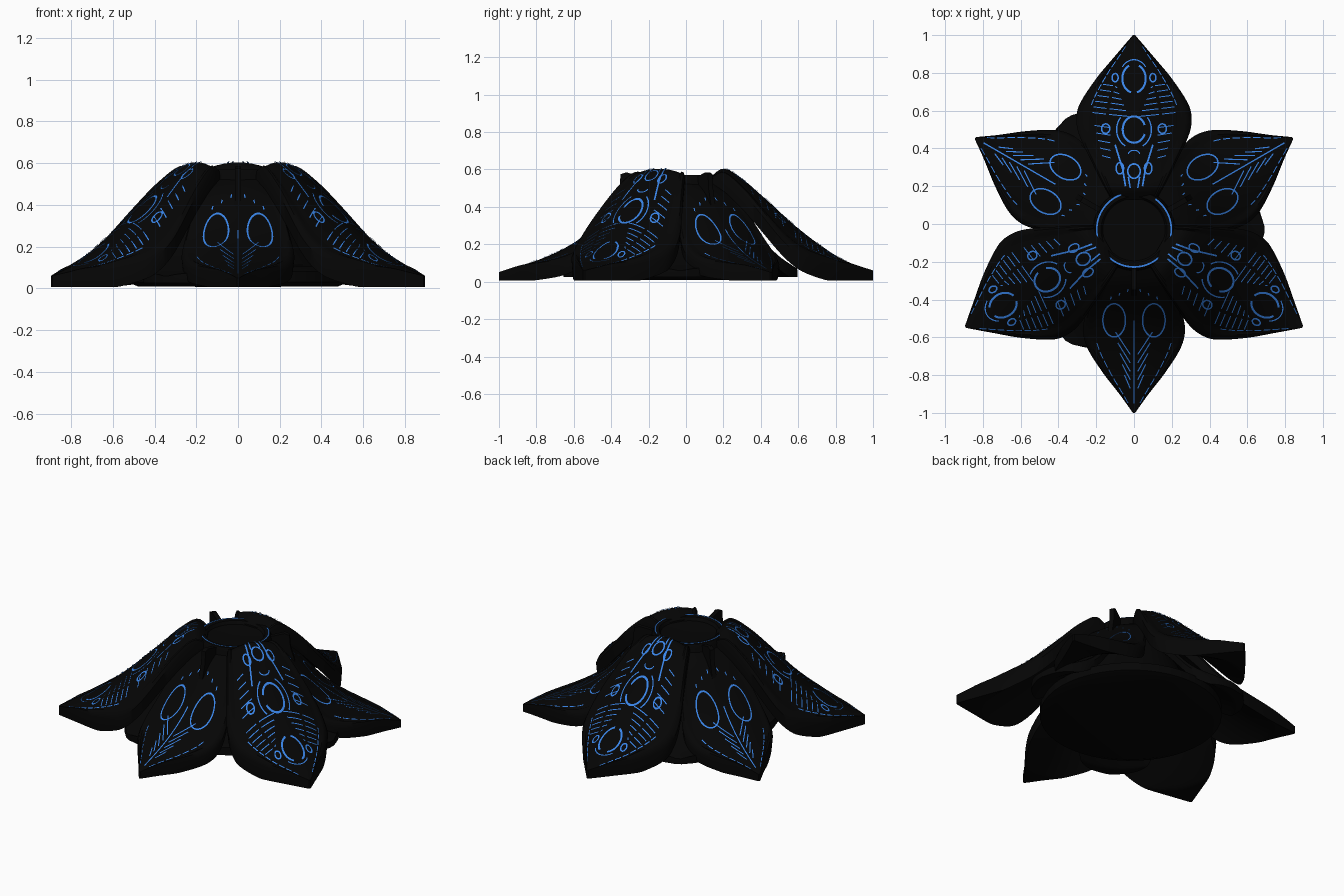
import bpy, bmesh
from math import sin, cos, pi, radians
from mathutils import Vector

if "Cube" in bpy.data.objects:
    bpy.data.objects.remove(bpy.data.objects["Cube"])

CENTRE_Y = -0.03
FLOOR = 0.006


def material(name, rgb, rough):
    m = bpy.data.materials.new(name)
    m.use_nodes = True
    m.diffuse_color = (*rgb, 1)
    node = m.node_tree.nodes["Principled BSDF"]
    node.inputs["Base Color"].default_value = (*rgb, 1)
    node.inputs["Roughness"].default_value = rough
    return m


BLACK = material("black", (0.0015, 0.0015, 0.0015), 0.7)
BLUE = material("bright blue", (0.04, 0.23, 0.8), 0.5)


def finish(name, bm, mat, turn=0, smooth=True):
    mesh = bpy.data.meshes.new(name)
    if smooth:
        bmesh.ops.recalc_face_normals(bm, faces=bm.faces)
    bm.to_mesh(mesh)
    bm.free()
    mesh.materials.append(mat)
    ob = bpy.data.objects.new(name, mesh)
    bpy.context.collection.objects.link(ob)
    ob.location.y = CENTRE_Y
    ob.rotation_euler.z = radians(turn)
    if smooth:
        bpy.ops.object.select_all(action="DESELECT")
        ob.select_set(True)
        bpy.context.view_layer.objects.active = ob
        bpy.ops.object.shade_smooth_by_angle(angle=radians(40))


def curve(knots, x):
    """Smooth interpolation through (x, y) knots."""
    def slope(i):
        a, b = knots[max(i - 1, 0)], knots[min(i + 1, len(knots) - 1)]
        return (b[1] - a[1]) / (b[0] - a[0])
    x = min(max(x, knots[0][0]), knots[-1][0])
    i = max(k for k in range(len(knots) - 1) if knots[k][0] <= x)
    (x0, y0), (x1, y1) = knots[i], knots[i + 1]
    h = x1 - x0
    t = (x - x0) / h
    return (y0 * (1 + 2 * t) * (1 - t) ** 2 + y1 * t * t * (3 - 2 * t)
            + h * slope(i) * t * (1 - t) ** 2 - h * slope(i + 1) * t * t * (1 - t))


class Petal:
    """Arched leaf running along +y, with a raised rim."""

    def __init__(self, ridge, width, thick, droop, floor=FLOOR):
        self.ridge, self.width, self.thick = ridge, width, thick
        self.droop, self.floor = droop, floor

    def half(self, r):
        return max(curve(self.width, r), 0.006)

    def height(self, r, u):
        w = self.half(r)
        rim = 0.011 * min(1, max(0, (abs(u) - 0.82) / 0.06)) * min(1, w / 0.1)
        fall = 0.02 * max(0, (abs(u) - 0.95) / 0.05)
        return max(curve(self.ridge, r) - self.droop * w * w * u * u + rim - fall,
                   self.floor + 0.025)

    def build(self, name, turn):
        bm = bmesh.new()
        side = [0.2, 0.4, 0.6, 0.75, 0.82, 0.88, 0.95, 1]
        us = [-u for u in reversed(side)] + [0] + side
        r0, r1 = self.ridge[0][0], self.ridge[-1][0]
        steps, rings = 44, []
        for i in range(steps + 1):
            r = r0 + (r1 - r0) * i / steps
            w = self.half(r)
            top = [bm.verts.new((u * w, r, self.height(r, u))) for u in us]
            under = [bm.verts.new((u * w * 0.97, r, max(self.floor,
                     self.height(r, u * 0.8) - self.thick - 0.3 * w * w * u * u)))
                     for u in reversed(us)]
            rings.append(top + under)
        n = len(rings[0])
        for a, b in zip(rings, rings[1:]):
            for j in range(n):
                k = (j + 1) % n
                bm.faces.new((a[j], a[k], b[k], b[j]))
        bm.faces.new(rings[0])
        bm.faces.new(rings[-1])
        finish(name, bm, BLACK, turn)

    def tracery(self, name, lines, turn):
        """Thin painted strips laid just above the petal."""
        bm = bmesh.new()
        for pts, wide in lines:
            path = []
            for a, b in zip(pts, pts[1:]):
                a, b = Vector(a), Vector(b)
                n = max(1, int((b - a).length / 0.02))
                path += [a.lerp(b, k / n) for k in range(n)]
            path.append(Vector(pts[-1]))
            last = None
            for i, p in enumerate(path):
                d = (path[min(i + 1, len(path) - 1)] - path[max(i - 1, 0)]).normalized()
                off = Vector((-d.y, d.x)) * wide / 2
                pair = []
                for q in (p + off, p - off):
                    z = self.height(q.y, q.x / self.half(q.y)) + 0.005
                    pair.append(bm.verts.new((q.x, q.y, z)))
                if last:
                    bm.faces.new((last[0], last[1], pair[1], pair[0]))
                last = pair
        finish(name, bm, BLUE, turn, smooth=False)


def arc(x, r, rx, ry, start=0, end=360, wide=0.008):
    n = 28
    angles = [radians(start + (end - start) * k / n) for k in range(n + 1)]
    return [(x + rx * cos(a), r + ry * sin(a)) for a in angles], wide


def both(lines):
    return lines + [([(-x, r) for x, r in pts], w) for pts, w in lines]


def border(petal, r0, r1, u, dashes):
    """Dashed line following the petal edge."""
    step, out = (r1 - r0) / dashes, []
    for k in range(dashes):
        rs = [r0 + step * (k + f * 0.75) for f in (0, 0.5, 1)]
        out.append(([(u * petal.half(r), r) for r in rs], 0.005))
    return out


# Three petal shapes
large = Petal([(.16, .56), (.23, .605), (.33, .55), (.43, .465), (.63, .285),
               (.83, .14), (.96, .08), (1.03, .06)],
              [(.16, .12), (.23, .16), (.35, .22), (.5, .29), (.58, .305),
               (.66, .29), (.8, .2), (.92, .1), (1.03, .006)], 0.11, 1.4)
small = Petal([(.2, .53), (.28, .48), (.35, .41), (.48, .275), (.6, .19),
               (.75, .12), (.97, .05)],
              [(.2, .13), (.3, .19), (.4, .24), (.52, .27), (.62, .25),
               (.75, .17), (.88, .07), (.97, .006)], 0.08, 1.1)
lobe = Petal([(.2, .45), (.3, .36), (.45, .2), (.6, .1), (.69, .06)],
             [(.2, .14), (.35, .2), (.5, .22), (.6, .18), (.66, .11), (.69, .02)],
             0.06, 1, 0.025)

# Large petal ornament: rings, side beads, hatching, inner rays
large_half = [arc(.1, .805, .016, .022), arc(.15, .535, .022, .025),
              arc(.075, .325, .02, .03),
              arc(0, .53, .092, .1, -60, 40, .007),
              arc(0, .8, .062, .075, -75, 65, .011),
              ([(.045, .23), (.06, .32), (.1, .45)], .009),
              ([(.02, .22), (.03, .28)], .008)]
for k in range(5):
    r = .38 + .04 * k
    large_half.append(([(.125, r), (.17 + .01 * k, r + .012)], .005))
for k in range(6):
    r = .61 + .03 * k
    x = large.half(r) * .72
    large_half.append(([(.03 + .012 * k, r - .01), (x * .6, r)], .005))
    large_half.append(([(x * .68, r + .002), (x, r + .01)], .005))
large_half += border(large, .66, .98, .78, 8)
large_lines = both(large_half) + [
    arc(0, .81, .075, .09, 35, 145, .006), arc(0, .53, .06, .07, 20, 340, .011),
    arc(0, .31, .033, .038, wide=.009), arc(0, .4, .03, .02, 0, 180, .006)]

# Small petal ornament: paired ovals, chevrons, midrib
small_half = [arc(.105, .48, .06, .088, wide=.008)]
for k in range(5):
    r = .84 - .045 * k
    small_half.append(([(.02, r), (.05 + .012 * k, r - .07 - .012 * k)], .006))
for k in range(3):
    small_half.append(([(.03 + .045 * k, .315 + .02 * k), (.035 + .045 * k, .33 + .02 * k)], .006))
small_half += border(small, .6, .93, .76, 7)
small_lines = both(small_half) + [([(0, .48), (0, .92)], .007)]


def fin(name, turn):
    """Thin upright crest where a small petal meets the cup."""
    outline = [(.2, .44), (.2, .56), (.29, .585), (.32, .575), (.325, .5), (.36, .38)]
    bm = bmesh.new()
    sides = [[bm.verts.new((x, r, z)) for r, z in outline] for x in (-.014, .014)]
    for s in sides:
        bm.faces.new(s)
    for j in range(len(outline)):
        i = j - 1
        bm.faces.new((sides[0][i], sides[0][j], sides[1][j], sides[1][i]))
    finish(name, bm, BLACK, turn)


for k, place in enumerate(("back", "right", "left")):
    large.build(place + "_large_petal", 120 * k)
    large.tracery(place + "_large_petal_lines", large_lines, 120 * k)
for k, place in enumerate(("front", "back_left", "back_right")):
    small.build(place + "_small_petal", 180 + 120 * k)
    small.tracery(place + "_small_petal_lines", small_lines, 180 + 120 * k)
    fin(place + "_fin", 180 + 120 * k)
for k, place in enumerate(("left", "back_right", "front_right")):
    lobe.build(place + "_lower_lobe", -90 + 120 * k)


def lathe(name, profile, sides=48):
    bm = bmesh.new()
    rings = [[bm.verts.new((r * cos(2 * pi * k / sides), r * sin(2 * pi * k / sides), z))
              for k in range(sides)] for r, z in profile]
    for a, b in zip(rings, rings[1:]):
        for k in range(sides):
            j = (k + 1) % sides
            bm.faces.new((a[k], a[j], b[j], b[k]))
    bm.faces.new(rings[0])
    bm.faces.new(rings[-1])
    finish(name, bm, BLACK)


# Foot, stem and recessed cup
lathe("foot", [(.48, .01), (.53, .03), (.53, .08), (.48, .105), (.3, .12)])
lathe("stem", [(.4, .1), (.33, .2), (.25, .4), (.22, .46), (.215, .55), (.205, .57),
               (.175, .57), (.165, .55), (.05, .545)])

# Broken ring painted on the cup lip
bm = bmesh.new()
for start, end in ((110, 205), (225, 315), (335, 415)):
    last = None
    for k in range(25):
        a = radians(start + (end - start) * k / 24)
        pair = [bm.verts.new((r * cos(a), r * sin(a), .575)) for r in (.193, .202)]
        if last:
            bm.faces.new((last[0], last[1], pair[1], pair[0]))
        last = pair
finish("cup_ring", bm, BLUE, smooth=False)
